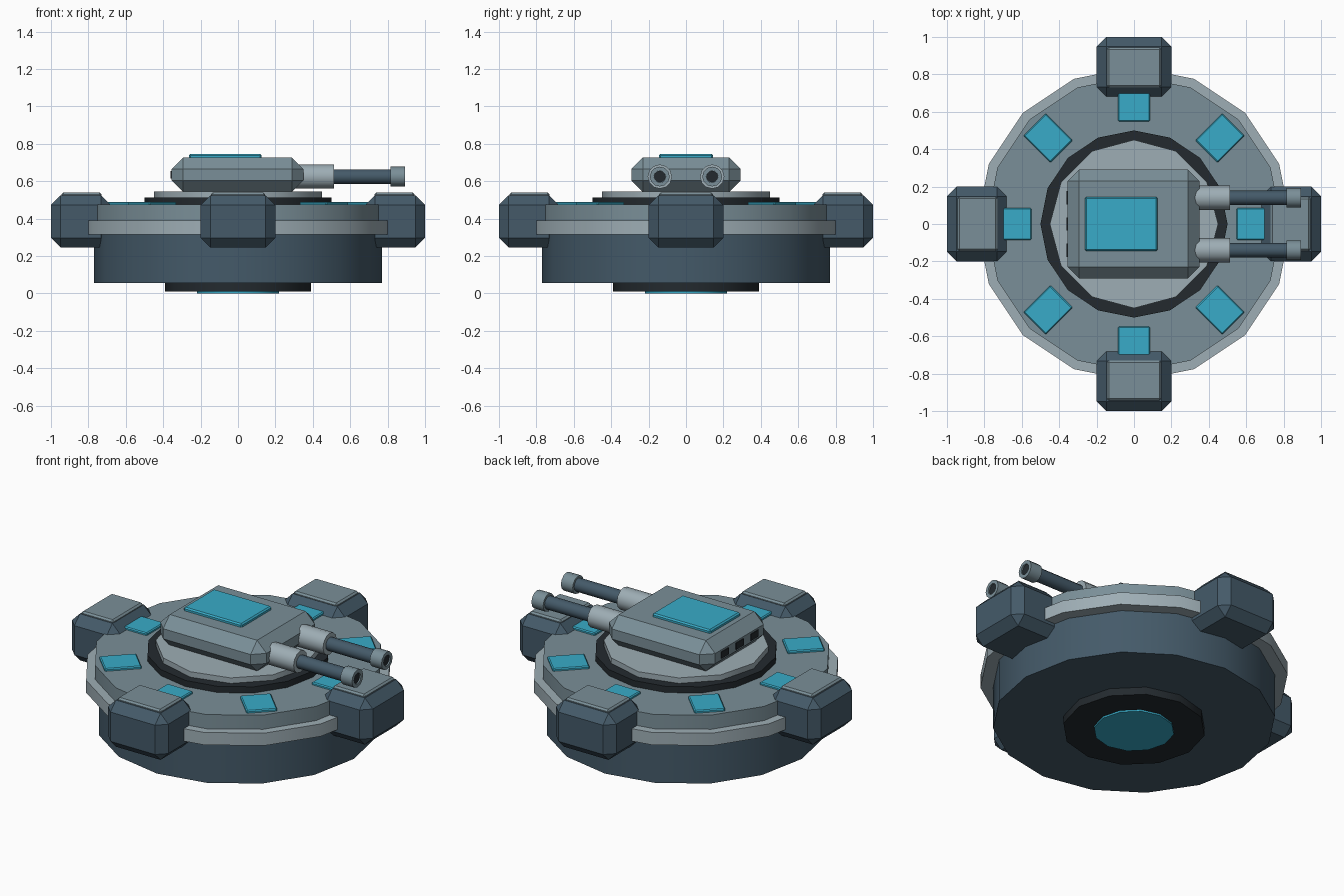
import bpy, bmesh, math
from mathutils import Matrix, Vector

if "Cube" in bpy.data.objects:
    bpy.data.objects.remove(bpy.data.objects["Cube"])


def material(name, rgb):
    m = bpy.data.materials.new(name)
    m.diffuse_color = (*rgb, 1)
    m.use_nodes = True
    m.node_tree.nodes["Principled BSDF"].inputs["Base Color"].default_value = m.diffuse_color
    return m


HULL = material("dark_slate", (0.058, 0.102, 0.141))
GREY = material("slate_grey", (0.195, 0.275, 0.314))
LIGHT = material("light_grey", (0.34, 0.42, 0.46))
BLACK = material("near_black", (0.017, 0.023, 0.028))
CYAN = material("cyan", (0.04, 0.41, 0.58))


def finish(name, bm, mat, matrix, smooth=False):
    bmesh.ops.transform(bm, matrix=matrix, verts=bm.verts)
    bmesh.ops.recalc_face_normals(bm, faces=bm.faces)
    mesh = bpy.data.meshes.new(name)
    bm.to_mesh(mesh)
    bm.free()
    mesh.materials.append(mat)
    ob = bpy.data.objects.new(name, mesh)
    bpy.context.collection.objects.link(ob)
    if smooth:
        bpy.ops.object.select_all(action='DESELECT')
        ob.select_set(True)
        bpy.context.view_layer.objects.active = ob
        bpy.ops.object.shade_smooth_by_angle(angle=math.radians(35))
    return ob


def lathe(name, profile, sides, mat, matrix=Matrix(), smooth=True):
    """Revolve (radius, z) points about z; the ends are capped."""
    bm = bmesh.new()
    rings = [[bm.verts.new((r * math.cos(2 * math.pi * i / sides),
                            r * math.sin(2 * math.pi * i / sides), z))
              for i in range(sides)] for r, z in profile]
    for a, b in zip(rings, rings[1:]):
        for i in range(sides):
            j = (i + 1) % sides
            bm.faces.new((a[i], a[j], b[j], b[i]))
    bm.faces.new(rings[0])
    bm.faces.new(rings[-1])
    return finish(name, bm, mat, matrix, smooth)


def box(name, lo, hi, bevel, mat, matrix=Matrix()):
    """Chamfered box between two corners."""
    lo, hi = Vector(lo), Vector(hi)
    bm = bmesh.new()
    bmesh.ops.create_cube(bm, size=1)
    for v in bm.verts:
        v.co = (lo + hi) / 2 + v.co * (hi - lo)
    if bevel:
        bmesh.ops.bevel(bm, geom=bm.edges[:], offset=bevel, segments=1,
                        affect='EDGES', profile=0.5)
    return finish(name, bm, mat, matrix)


def turn(deg):
    return Matrix.Rotation(math.radians(deg), 4, 'Z')


# Underside thruster and stacked hull discs
lathe("thruster_glow", [(0.22, 0), (0.22, 0.02)], 12, CYAN)
lathe("thruster_plate", [(0.39, 0.01), (0.39, 0.06)], 12, BLACK)
lathe("lower_hull", [(0.77, 0.055), (0.77, 0.32)], 16, HULL)
lathe("rim_band", [(0.84, 0.315), (0.84, 0.39)], 16, LIGHT)
lathe("upper_deck", [(0.79, 0.38), (0.79, 0.475)], 16, GREY)
lathe("turret_ring", [(0.5, 0.47), (0.5, 0.512)], 16, BLACK)
lathe("turret_base", [(0.45, 0.505), (0.45, 0.545)], 12, LIGHT)

# Four outer pods with cap plates
for k in range(4):
    m = turn(90 * k)
    box(f"pod_{k}", (0.68, -0.2, 0.245), (1.0, 0.2, 0.525), 0.052, HULL, m)
    box(f"pod_cap_{k}", (0.73, -0.145, 0.515), (0.943, 0.145, 0.54), 0.01, GREY, m)

# Eight glowing deck panels
for k in range(8):
    box(f"deck_panel_{k}", (0.548, -0.085, 0.465), (0.752, 0.085, 0.49), 0.006,
        CYAN, turn(45 * k))

# Turret head, roof panel and rear vents
box("turret_head", (-0.355, -0.292, 0.542), (0.35, 0.292, 0.727), 0.062, GREY)
box("roof_panel", (-0.262, -0.145, 0.715), (0.125, 0.145, 0.747), 0.008, CYAN)
for k in (-1, 0, 1):
    box(f"rear_vent_{k + 1}", (-0.36, 0.14 * k - 0.036, 0.615),
        (-0.34, 0.14 * k + 0.036, 0.655), 0, BLACK)

# Twin guns
for side, y in (("right", -0.14), ("left", 0.14)):
    m = Matrix.Translation((0, y, 0.625)) @ Matrix.Rotation(math.pi / 2, 4, 'Y')
    lathe(f"{side}_sleeve", [(0.065, 0.28), (0.065, 0.513)], 12, LIGHT, m)
    lathe(f"{side}_barrel", [(0.039, 0.5), (0.039, 0.83)], 12, HULL, m)
    lathe(f"{side}_muzzle", [(0.053, 0.815), (0.053, 0.893), (0.032, 0.893),
                             (0.032, 0.87)], 12, GREY, m)
    lathe(f"{side}_bore", [(0.031, 0.86), (0.031, 0.885)], 12, BLACK, m)
